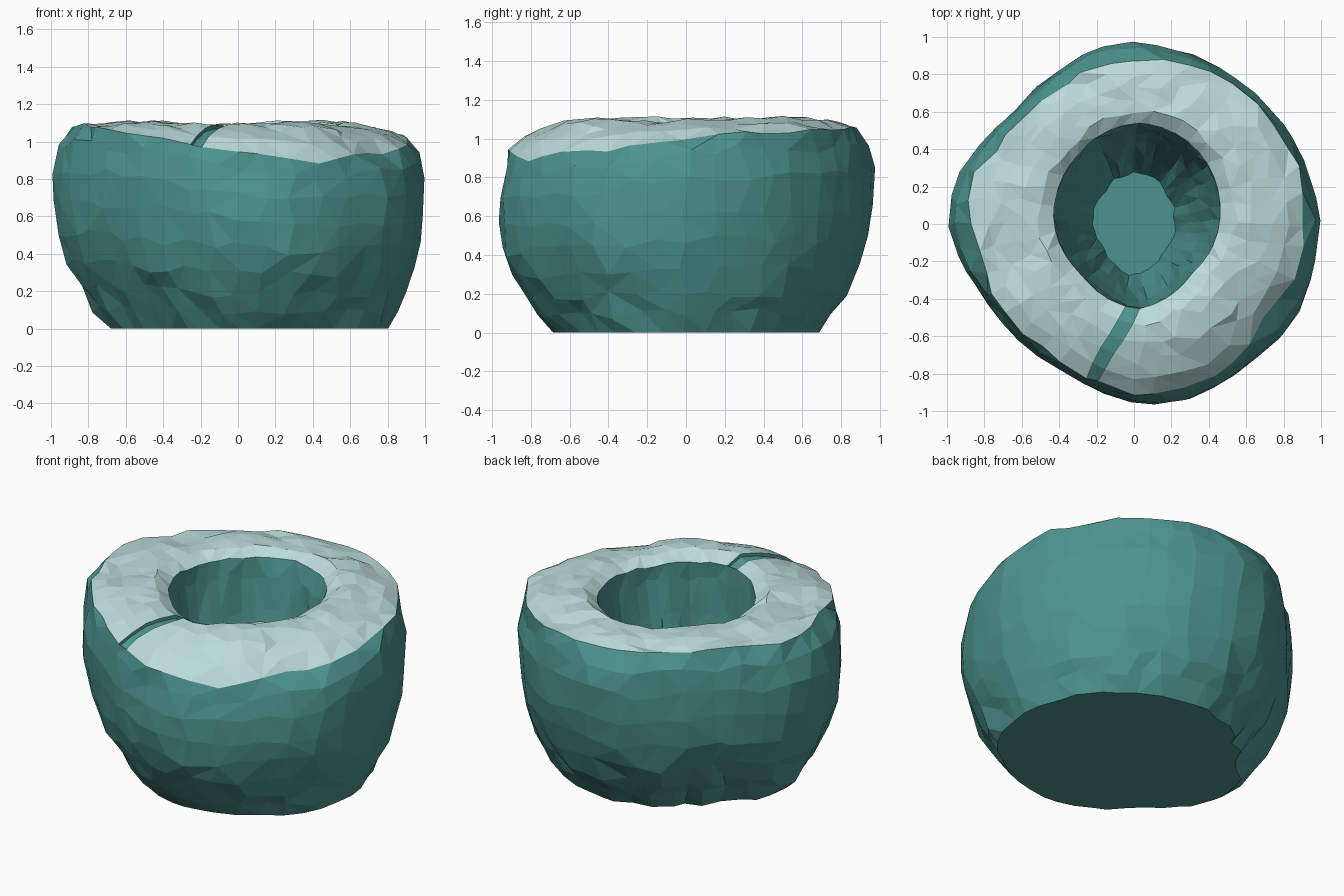
import bpy, bmesh, random
from math import sin, cos, radians, exp
from mathutils import Vector, noise

random.seed(7)
if "Cube" in bpy.data.objects:
    bpy.data.objects.remove(bpy.data.objects["Cube"])


def make_material(name, rgb):
    mat = bpy.data.materials.new(name)
    mat.use_nodes = True
    mat.diffuse_color = (*rgb, 1)
    mat.node_tree.nodes["Principled BSDF"].inputs["Base Color"].default_value = (*rgb, 1)
    return mat


def around(table, deg):
    """Interpolate a table of evenly spaced values around the circle."""
    x = (deg % 360) / 360 * len(table)
    i = int(x)
    a, b = table[i % len(table)], table[(i + 1) % len(table)]
    return a + (b - a) * (x - i)


def jitter(amount):
    return random.uniform(-amount, amount)


# Radii of the foot and the outline, then radius and height of the pale edge
FOOT = [.8, .76, .72, .68, .61, .61, .7, .61, .61, .67, .73, .78]
OUTLINE = [1, .97, .96, .95, .95, .96, .97, .965, .91, .885, .92, .98,
           .99, .94, .88, .87, .87, .905, .955, .985, .98, .97, 1, .99]
EDGE_R = [.91, .92, .93, .92, .92, .9, .88, .86, .83, .82, .83, .91,
          .87, .83, .85, .84, .82, .86, .91, .92, .93, .88, .85, .92]
EDGE_Z = [1, 1.04, 1.03, 1.04, 1.05, 1.05, 1.06, 1.06, 1.06, 1.07, 1.08, 1.06,
          1.09, 1.09, 1.07, 1.05, 1.02, .98, .95, .91, .89, .93, .93, .98]
HOLE_R = [.445, .475, .485, .45, .445, .42, .485, .415]
# Side rings as height share, blend from foot to outline, and final share
SIDE = [(0, 0, 1), (.1, .27, 1), (.2, .5, 1), (.32, .74, 1), (.46, .91, 1),
        (.62, 1, .995), (.78, 1, .995), (.91, 1, .97)]
TOP = [0, .2, .4, .6, .82, 1]
# Hole wall as height and share of the rim radius
HOLE = [(.95, .98), (.74, .91), (.5, .8), (.25, .65), (.02, .49)]
COLS = 40
CRACK = 28
CRACK_MID = 256.5


def polar(deg, r, z):
    return Vector((r * cos(radians(deg)), r * sin(radians(deg)), z))


def column_angle(i, twist, squeeze=0.0):
    """Columns near the crack are swept round toward the hole."""
    deg = i * 360 / COLS
    if i in (CRACK, CRACK + 1):
        deg += (CRACK_MID - deg) * squeeze
    return deg + twist * exp(-((deg - CRACK_MID) / 30) ** 2)


def side_point(i, f, blend, share):
    deg = column_angle(i, 0) + jitter(2.5)
    z = f * around(EDGE_Z, deg)
    if f > 0:
        z += jitter(.03)
    foot = around(FOOT, deg)
    r = (foot + (around(OUTLINE, deg) - foot) * blend) * share
    # Fluted gullies fade out above the base
    r += .05 * noise.noise(polar(deg, 6, 3)) * (1 - blend)
    r += .02 * noise.noise(polar(deg, 2.8, z * 3)) * blend
    return polar(deg, r, z)


def top_point(i, t):
    deg = column_angle(i, 12.5 * t ** 1.6 - 1.5, .55 * (1 - t))
    if i not in (CRACK, CRACK + 1):
        deg += jitter(1.8)
        if 0 < t < 1:
            t += jitter(.05)
    outer = polar(deg, around(EDGE_R, deg) + jitter(.014), around(EDGE_Z, deg))
    inner = polar(deg, around(HOLE_R, deg), 1.04) + Vector((.015, .03, 0))
    inner.y += .025 * max(0, sin(radians(deg)))
    v = outer.lerp(inner, t)
    # Domed top with shallow lumps, dipping into the hole
    crown = 1 - (1 - t) ** 2.2
    v.z += (1.105 - v.z) * crown * (1 - max(0, t - .8) * 4)
    if 0 < t < 1:
        v.z += .025 * noise.noise(Vector((v.x * 3, v.y * 3, 1)))
    v.z += jitter(.01)
    return v


def hole_point(i, z, share):
    deg = column_angle(i, 11) + jitter(1.2)
    r = around(HOLE_R, deg) * share + .025 * noise.noise(polar(deg, 3, z)) + jitter(.006)
    v = polar(deg, r, z)
    v.y *= 1.15 - .15 * z
    if z > .1:
        v.z += jitter(.03)
    return v + Vector((.015 * z, .03 * z, 0))


# Rings of points run up the side, over the top and down the hole
bm = bmesh.new()
rows = [[side_point(i, *ring) for i in range(COLS)] for ring in SIDE]
rows += [[top_point(i, t) for i in range(COLS)] for t in TOP]
rows += [[hole_point(i, *ring) for i in range(COLS)] for ring in HOLE]
rings = [[bm.verts.new(p) for p in row] for row in rows]
first_top = len(SIDE)
last_top = first_top + len(TOP) - 1

crack = []
for k, (low, high) in enumerate(zip(rings, rings[1:])):
    for i in range(COLS):
        j = (i + 1) % COLS
        face = bm.faces.new((low[i], low[j], high[j], high[i]))
        if first_top <= k < last_top:
            if i == CRACK:
                crack.append(face)
            else:
                face.material_index = 1

# Flat underside and hole floor
bm.faces.new(list(reversed(rings[0])))
bm.faces.new(rings[-1])

# Sink the crack across the top, teal on its floor and walls
grown = bmesh.ops.extrude_face_region(bm, geom=crack)["geom"]
bmesh.ops.delete(bm, geom=[f for f in crack if f.is_valid], context="FACES_ONLY")
sunk = [g for g in grown if isinstance(g, bmesh.types.BMVert)]
bmesh.ops.translate(bm, vec=(0, 0, -.02), verts=sunk)
for v in sunk:
    for f in v.link_faces:
        f.material_index = 0

# Break the quads into rocky facets
bmesh.ops.triangulate(bm, faces=[f for f in bm.faces if len(f.verts) == 4],
                      quad_method="BEAUTY")
bmesh.ops.recalc_face_normals(bm, faces=bm.faces)

mesh = bpy.data.meshes.new("stone_bowl")
bm.to_mesh(mesh)
bm.free()
mesh.materials.append(make_material("teal_stone", (.073, .296, .274)))
mesh.materials.append(make_material("pale_top", (.5, .72, .71)))
stone = bpy.data.objects.new("stone_bowl", mesh)
bpy.context.collection.objects.link(stone)
